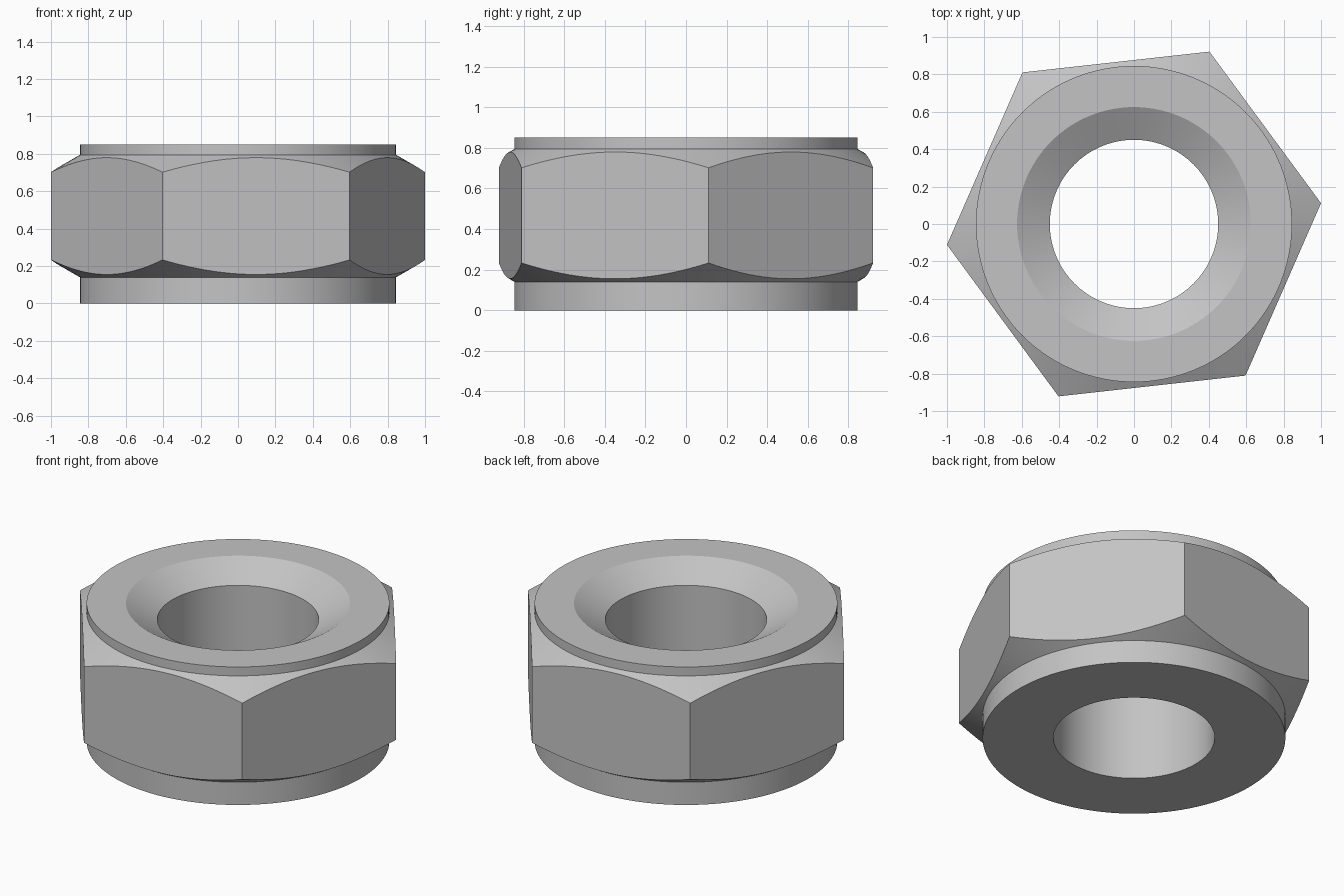
import bpy
import bmesh
from math import cos, sin, tan, radians, tau

if "Cube" in bpy.data.objects:
    bpy.data.objects.remove(bpy.data.objects["Cube"], do_unlink=True)

# Plain grey steel
steel = bpy.data.materials.new("grey_steel")
steel.use_nodes = True
colour = (0.55, 0.55, 0.55, 1)
steel.diffuse_color = colour
steel.node_tree.nodes["Principled BSDF"].inputs["Base Color"].default_value = colour


def lathe(name, profile, sides, phase=0.0):
    """Revolve a closed (radius, z) profile around z."""
    bm = bmesh.new()
    rings = []
    for i in range(sides):
        a = phase + tau * i / sides
        rings.append([bm.verts.new((r * cos(a), r * sin(a), z)) for r, z in profile])
    for i, ring in enumerate(rings):
        after = rings[(i + 1) % sides]
        for j in range(len(profile)):
            k = (j + 1) % len(profile)
            bm.faces.new((ring[j], after[j], after[k], ring[k]))
    bmesh.ops.recalc_face_normals(bm, faces=bm.faces)
    mesh = bpy.data.meshes.new(name)
    bm.to_mesh(mesh)
    bm.free()
    mesh.materials.append(steel)
    obj = bpy.data.objects.new(name, mesh)
    bpy.context.collection.objects.link(obj)
    return obj


height = 0.85
collar, bore, mouth = 0.845, 0.45, 0.625
low, high = 0.14, 0.795          # where the hex section meets the collars
flange = 1.1                     # beyond the hex corners
rise = (flange - collar) * tan(radians(30))
sink = (mouth - bore) * tan(radians(30))

# Turned body: collars, chamfer cones, countersunk bore
nut = lathe("hex_nut", [
    (bore, 0), (collar, 0), (collar, low), (flange, low + rise),
    (flange, high - rise), (collar, high), (collar, height),
    (mouth, height), (bore, height - sink)], 128)

# Hexagonal sleeve that trims the flange to six flats
corner = 1 / cos(radians(6.35))
hexagon = lathe("hex_cutter", [(0.2, -0.2), (corner, -0.2), (corner, 1.1), (0.2, 1.1)],
                6, radians(6.35))
hexagon.hide_render = True

trim = nut.modifiers.new("hex_flats", "BOOLEAN")
trim.operation = "INTERSECT"
trim.solver = "EXACT"
trim.object = hexagon

bpy.ops.object.select_all(action="DESELECT")
nut.select_set(True)
bpy.context.view_layer.objects.active = nut
bpy.ops.object.modifier_apply(modifier=trim.name)
bpy.data.objects.remove(hexagon, do_unlink=True)
bpy.ops.object.shade_smooth_by_angle(angle=radians(20))
